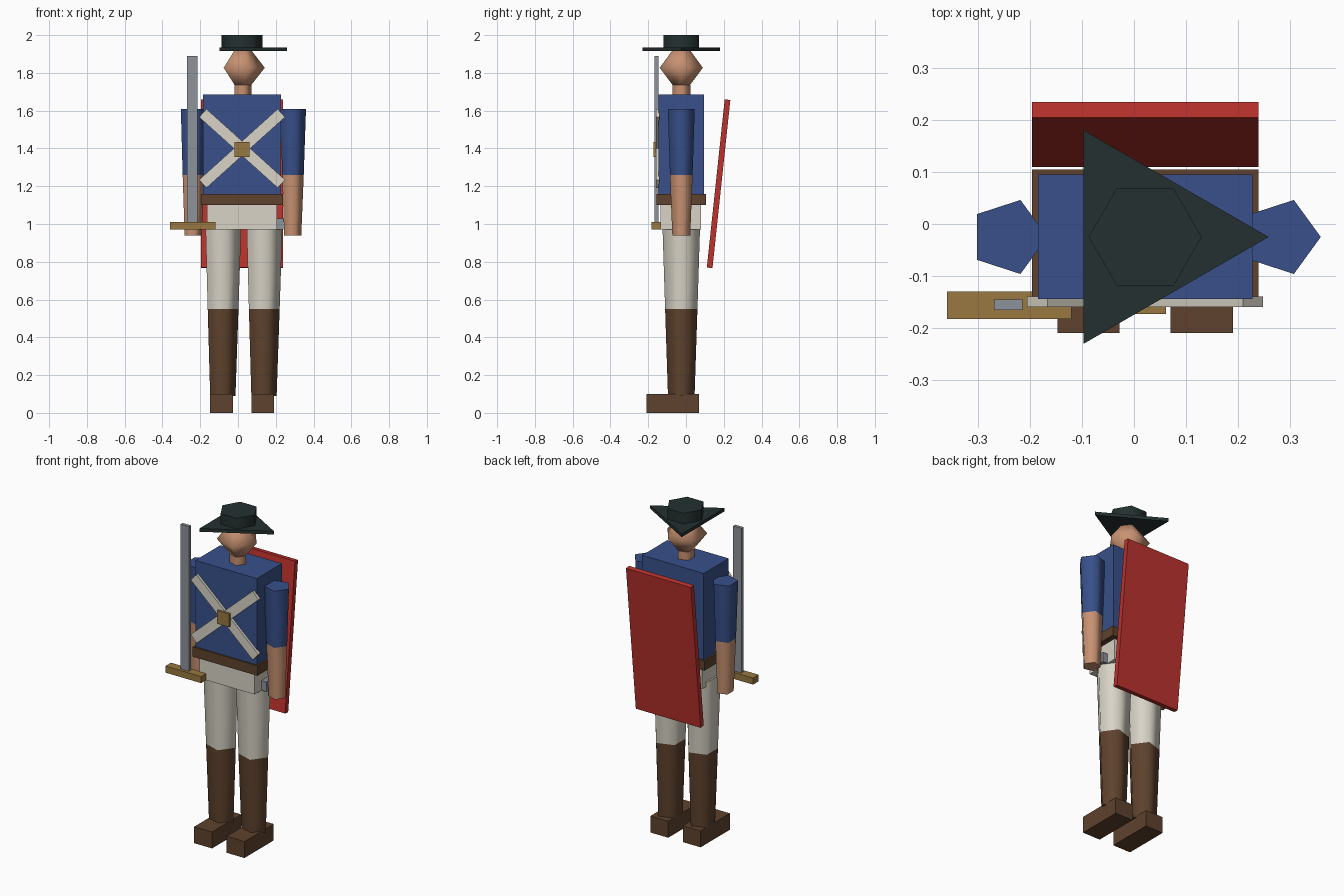
import bpy, bmesh, math
from mathutils import Matrix

cube = bpy.data.objects.get("Cube")
if cube:
    bpy.data.objects.remove(cube, do_unlink=True)

CX, CY = 0.0215, -0.025  # body axis


def material(name, rgb):
    col = [((c / 255 + 0.055) / 1.055) ** 2.4 for c in rgb] + [1]
    m = bpy.data.materials.new(name)
    m.use_nodes = True
    m.diffuse_color = col
    m.node_tree.nodes["Principled BSDF"].inputs["Base Color"].default_value = col
    return m


blue = material("coat blue", (56, 80, 138))
red = material("shield red", (188, 50, 45))
skin = material("skin", (200, 146, 114))
cream = material("cream cloth", (216, 211, 198))
brown = material("brown leather", (94, 66, 45))
brass = material("brass", (152, 120, 64))
steel = material("steel", (140, 147, 154))
black = material("hat black", (36, 48, 48))


def finish(name, bm, mats, smooth=False):
    bmesh.ops.recalc_face_normals(bm, faces=bm.faces)
    me = bpy.data.meshes.new(name)
    bm.to_mesh(me)
    bm.free()
    for m in mats:
        me.materials.append(m)
    ob = bpy.data.objects.new(name, me)
    bpy.context.collection.objects.link(ob)
    if smooth:
        bpy.ops.object.select_all(action="DESELECT")
        ob.select_set(True)
        bpy.context.view_layer.objects.active = ob
        bpy.ops.object.shade_smooth_by_angle(angle=math.radians(76))
    return ob


def box(name, x, y, z, mat):
    """Box between (min, max) pairs."""
    bm = bmesh.new()
    size = [b - a for a, b in (x, y, z)]
    mid = [(a + b) / 2 for a, b in (x, y, z)]
    bmesh.ops.create_cube(bm, size=1, matrix=Matrix.Translation(mid) @ Matrix.Diagonal(size + [1]))
    return finish(name, bm, [mat])


def tilted_box(name, mid, size, angle, axis, mat):
    bm = bmesh.new()
    bmesh.ops.create_cube(bm, size=1, matrix=Matrix.Translation(mid)
                          @ Matrix.Rotation(angle, 4, axis) @ Matrix.Diagonal((*size, 1)))
    return finish(name, bm, [mat])


def turned(name, x, rings, sides, mats, split=None, smooth=True):
    """Stack of (height, radius) rings; faces above split take the second colour."""
    bm = bmesh.new()
    loops = []
    for z, r in rings:
        turn = [2 * math.pi * i / sides for i in range(sides)]
        loops.append([bm.verts.new((x + r * math.cos(a), CY + r * math.sin(a), z)) for a in turn])
    for lo, hi in zip(loops, loops[1:]):
        for i in range(sides):
            j = (i + 1) % sides
            bm.faces.new((lo[i], lo[j], hi[j], hi[i]))
    bm.faces.new(loops[0][::-1])
    bm.faces.new(loops[-1])
    if split is not None:
        for f in bm.faces:
            f.material_index = int(f.calc_center_median().z > split)
    return finish(name, bm, mats, smooth)


# Limbs and feet
for side, s in (("left", 1), ("right", -1)):
    x = CX + s * 0.109
    turned(side + "_leg", x, [(0.09, 0.074), (0.55, 0.09), (1.0, 0.105)], 5, [brown, cream], 0.55)
    box(side + "_shoe", (x - 0.06, x + 0.06), (-0.21, 0.07), (0, 0.1), brown)
    turned(side + "_arm", CX + s * 0.2635, [(0.94, 0.05), (1.26, 0.063), (1.61, 0.075)],
           5, [skin, blue], 1.26)

# Body
box("hips", (CX - 0.185, CX + 0.185), (CY - 0.11, CY + 0.105), (0.97, 1.11), cream)
box("belt", (CX - 0.218, CX + 0.218), (CY - 0.13, CY + 0.13), (1.1, 1.16), brown)
box("coat", (CX - 0.207, CX + 0.207), (CY - 0.12, CY + 0.12), (1.16, 1.685), blue)
box("hip_flask", (0.18, 0.24), (-0.07, 0.02), (0.97, 1.03), steel)

# Crossed straps with buckle
for side, s in (("left", 1), ("right", -1)):
    tilted_box(side + "_strap", (CX, -0.15, 1.4), (0.56, 0.02, 0.058), s * math.radians(42), "Y", cream)
box("buckle", (CX - 0.04, CX + 0.04), (-0.173, -0.145), (1.355, 1.435), brass)

# Head and hat
turned("neck", CX, [(1.68, 0.05), (1.735, 0.05)], 5, [skin])
turned("head", CX, [(1.725, 0.04), (1.827, 0.12), (1.925, 0.045)], 5, [skin])
turned("hat_brim", CX, [(1.915, 0.238), (1.935, 0.238)], 3, [black], smooth=False)
turned("hat_crown", CX, [(1.93, 0.109), (2.0, 0.109)], 6, [black])

# Sword
box("sword_blade", (-0.27, -0.215), (-0.166, -0.146), (1.0, 1.89), steel)
box("sword_guard", (-0.36, -0.12), (-0.183, -0.13), (0.97, 1.01), brass)

# Shield slung on the back
tilted_box("shield", (CX, 0.1725, 1.213), (0.436, 0.03, 0.895), -0.106, "X", red)
